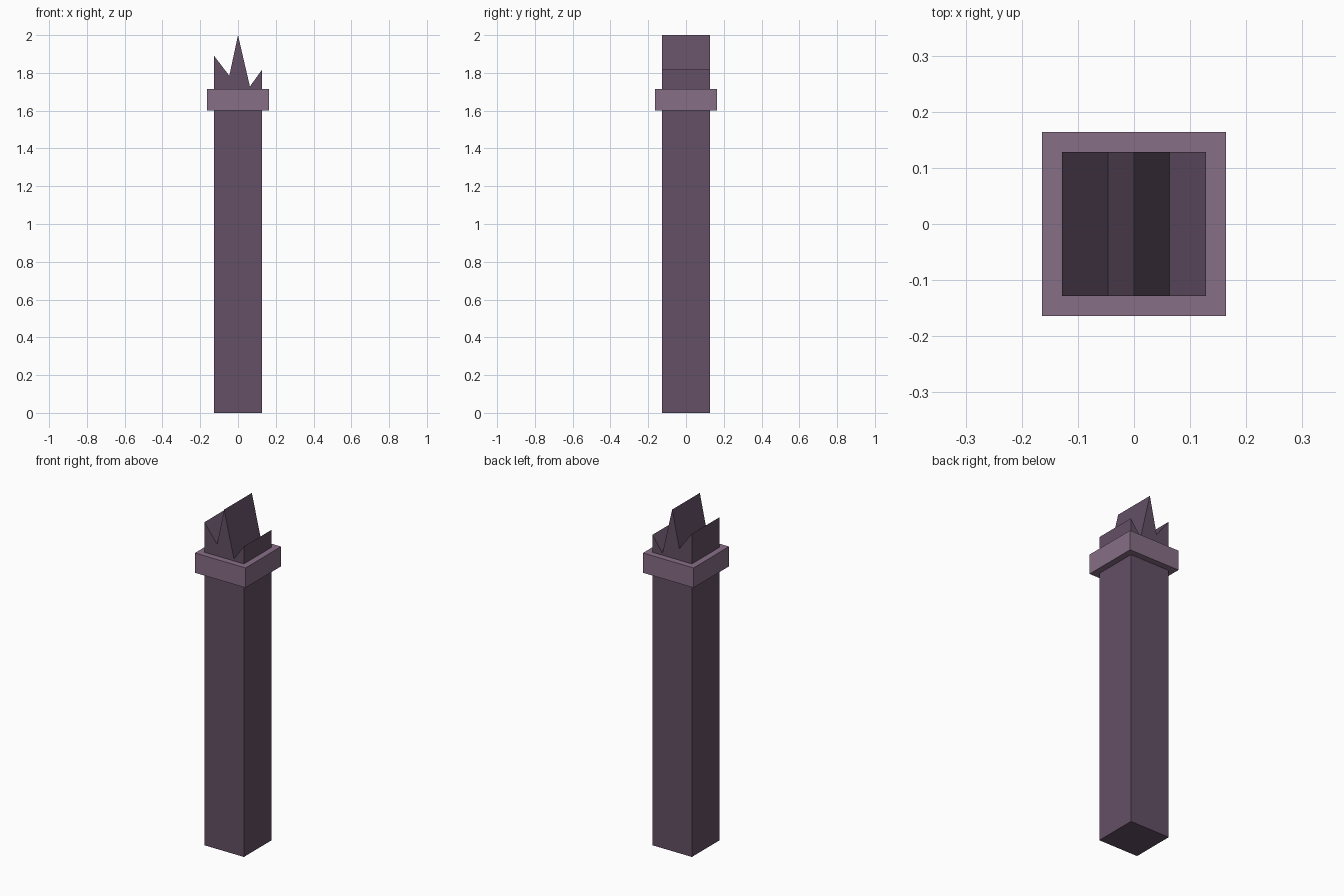
import bpy

if "Cube" in bpy.data.objects:
    bpy.data.objects.remove(bpy.data.objects["Cube"])


def material(name, color):
    m = bpy.data.materials.new(name)
    m.diffuse_color = (*color, 1)
    m.use_nodes = True
    m.node_tree.nodes["Principled BSDF"].inputs["Base Color"].default_value = m.diffuse_color
    return m


def extrude_profile(name, profile, half_depth, mat):
    """Extrude an x-z outline along y, from -half_depth to +half_depth."""
    n = len(profile)
    verts = [(x, y, z) for y in (-half_depth, half_depth) for x, z in profile]
    faces = [tuple(range(n)), tuple(range(2 * n - 1, n - 1, -1))]
    faces += [(i, i + n, (i + 1) % n + n, (i + 1) % n) for i in range(n)]
    mesh = bpy.data.meshes.new(name)
    mesh.from_pydata(verts, [], faces)
    mesh.materials.append(mat)
    obj = bpy.data.objects.new(name, mesh)
    bpy.context.collection.objects.link(obj)
    return obj


dark = material("dark plum wood", (0.125, 0.080, 0.130))
light = material("light plum band", (0.245, 0.156, 0.240))

# Square post with a splintered, jagged top
P = 0.128
extrude_profile("broken_post", [
    (-P, 0), (P, 0), (P, 1.818), (0.063, 1.728),
    (0, 2.0), (-0.046, 1.785), (-P, 1.892)], P, dark)

# Wider square band around the post
B = 0.164
extrude_profile("post_band", [(-B, 1.6), (B, 1.6), (B, 1.716), (-B, 1.716)], B, light)
